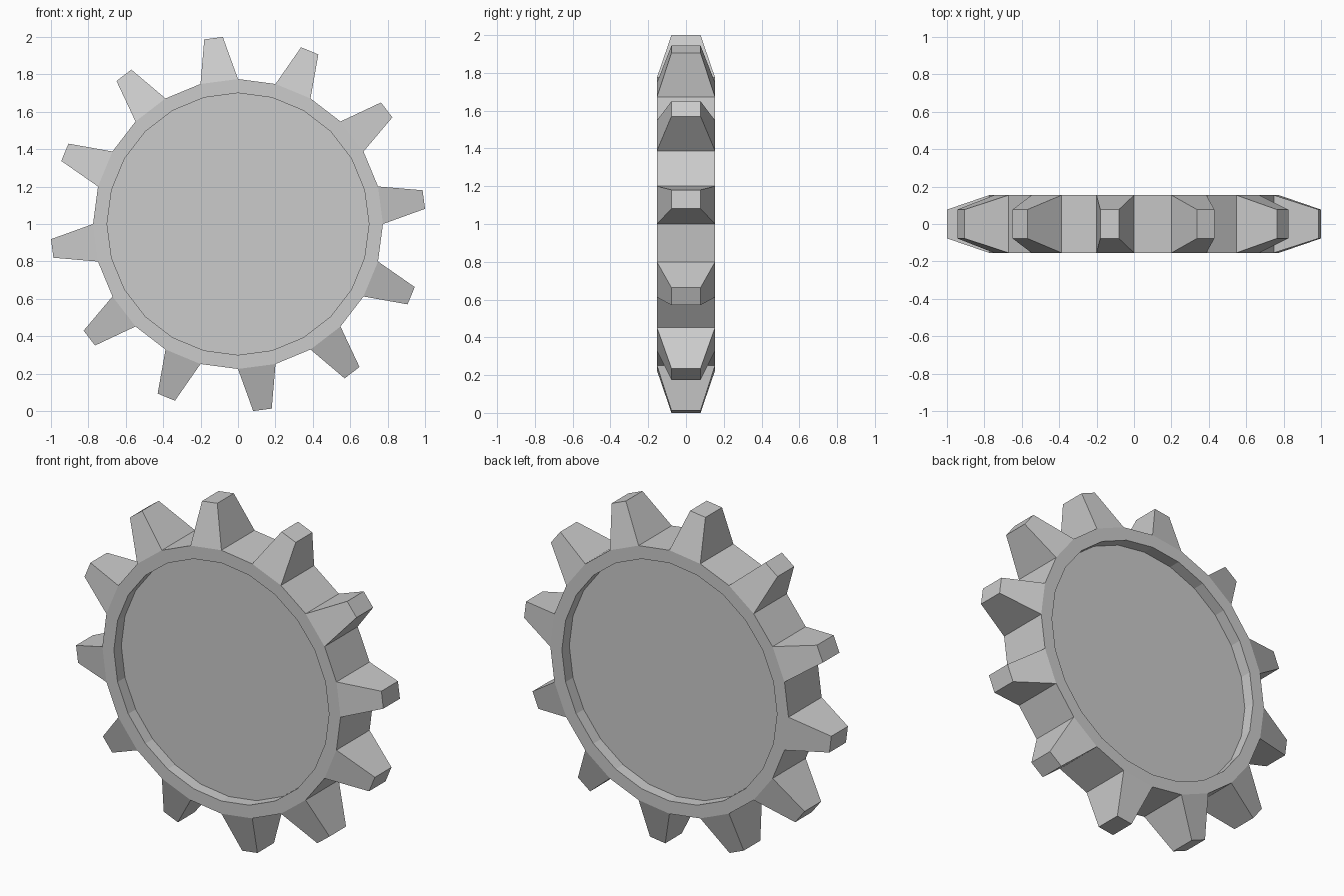
import bpy, bmesh
from math import cos, sin, radians
from mathutils import Vector

if "Cube" in bpy.data.objects:
    bpy.data.objects.remove(bpy.data.objects["Cube"])

SIDES = 24
R_BODY, R_DISH, R_TIP = 0.775, 0.70, 1.002
Y_RIM, Y_FLOOR, Y_TIP, TIP_HALF = 0.154, 0.085, 0.077, 0.05
CENTRE_Z = 1.0

bm = bmesh.new()


def ring(radius, y):
    return [bm.verts.new((radius * cos(radians(15 * i)), y,
                          CENTRE_Z + radius * sin(radians(15 * i)))) for i in range(SIDES)]


# Body cross-section: front floor, front rim, outer wall, back rim, back floor
rings = [ring(r, y) for r, y in ((R_DISH, -Y_FLOOR), (R_DISH, -Y_RIM), (R_BODY, -Y_RIM),
                                 (R_BODY, Y_RIM), (R_DISH, Y_RIM), (R_DISH, Y_FLOOR))]
outer_faces = []
for k, (a, b) in enumerate(zip(rings, rings[1:])):
    for i in range(SIDES):
        j = (i + 1) % SIDES
        f = bm.faces.new((a[i], a[j], b[j], b[i]))
        if k == 2:
            outer_faces.append(f)
bm.faces.new(rings[0])
bm.faces.new(rings[-1])

# Teeth: every second outer facet is extruded into a tapered block
for i in range(0, SIDES, 2):
    mid = radians(15 * i + 7.5)
    out = Vector((cos(mid), 0, sin(mid)))
    side = Vector((-sin(mid), 0, cos(mid)))
    face = bmesh.ops.extrude_discrete_faces(bm, faces=[outer_faces[i]])["faces"][0]
    for v in face.verts:
        rel = v.co - Vector((0, 0, CENTRE_Z))
        s = 1 if rel.dot(side) > 0 else -1
        d = 1 if rel.y > 0 else -1
        v.co = out * R_TIP + side * (s * TIP_HALF) + Vector((0, d * Y_TIP, CENTRE_Z))

bmesh.ops.recalc_face_normals(bm, faces=bm.faces)
mesh = bpy.data.meshes.new("gear_wheel")
bm.to_mesh(mesh)
bm.free()
gear = bpy.data.objects.new("gear_wheel", mesh)
bpy.context.collection.objects.link(gear)
